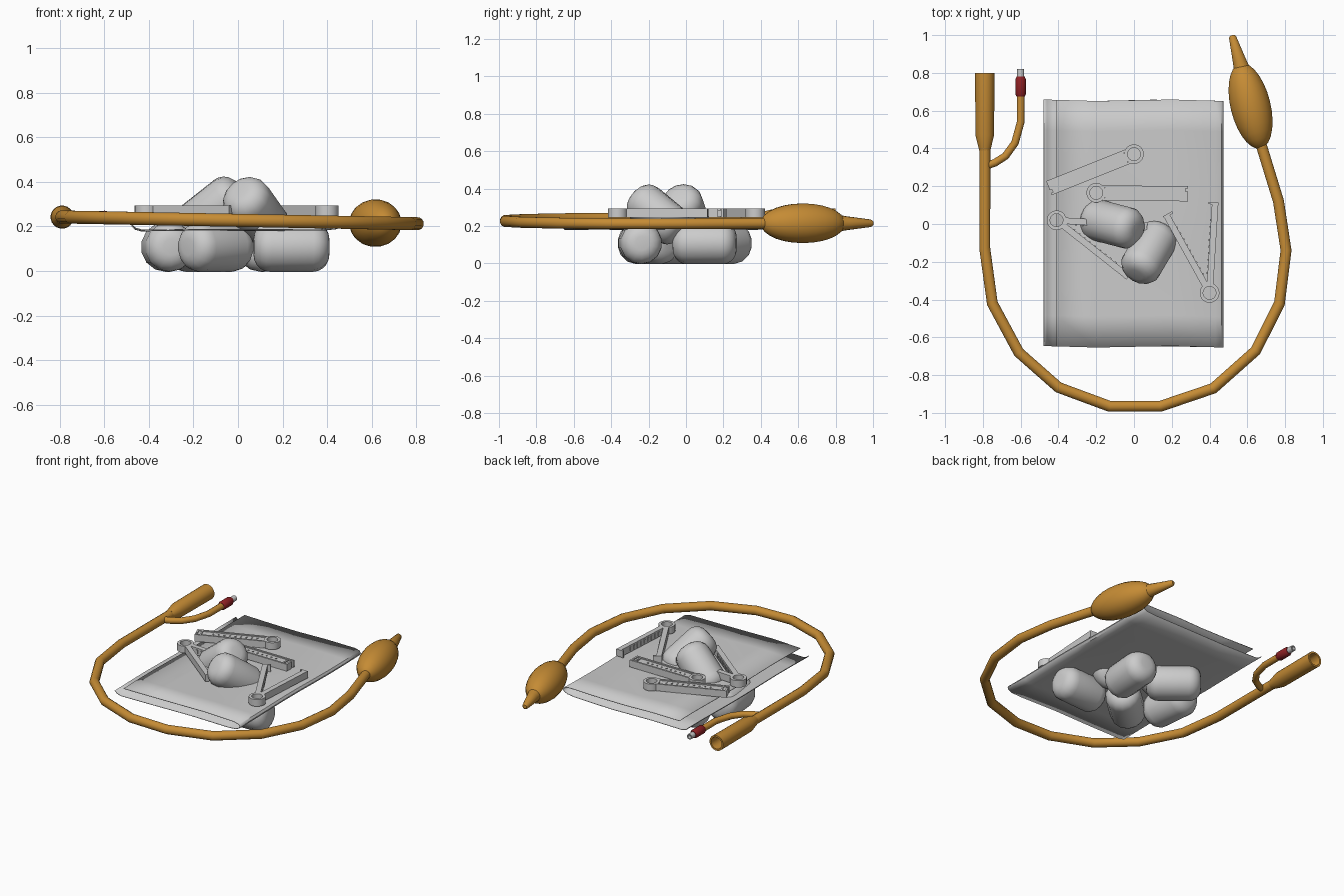
import bpy, bmesh, math
from mathutils import Vector, Matrix

if "Cube" in bpy.data.objects:
    bpy.data.objects.remove(bpy.data.objects["Cube"])

def material(name, rgb):
    m = bpy.data.materials.new(name)
    m.diffuse_color = (*rgb, 1)
    m.use_nodes = True
    m.node_tree.nodes["Principled BSDF"].inputs["Base Color"].default_value = m.diffuse_color
    return m

AMBER = material("amber rubber", (0.56, 0.26, 0.035))
GREY = material("light grey", (0.6, 0.6, 0.6))
RED = material("dark red", (0.28, 0.015, 0.018))

def finish(name, bm, mat, angle=40):
    bmesh.ops.recalc_face_normals(bm, faces=bm.faces)
    me = bpy.data.meshes.new(name)
    bm.to_mesh(me)
    bm.free()
    me.materials.append(mat)
    me.shade_smooth()
    me.set_sharp_from_angle(angle=math.radians(angle))
    ob = bpy.data.objects.new(name, me)
    bpy.context.collection.objects.link(ob)
    return ob

def skin(bm, rings, caps=True, loop=False):
    n = len(rings[0])
    pairs = list(zip(rings, rings[1:])) + ([(rings[-1], rings[0])] if loop else [])
    for a, b in pairs:
        for i in range(n):
            j = (i + 1) % n
            bm.faces.new((a[i], a[j], b[j], b[i]))
    if caps and not loop:
        bm.faces.new(rings[0])
        bm.faces.new(rings[-1])

def ring(bm, centre, axis, r, sides):
    q = Vector(axis).normalized().to_track_quat('Z', 'Y')
    return [bm.verts.new(Vector(centre) + q @ Vector((r * math.cos(t), r * math.sin(t), 0)))
            for t in (math.tau * (i + .5) / sides for i in range(sides))]

def lathe(name, profile, origin, axis, mat, sides=16, loop=False):
    """profile holds (radius, distance along axis)"""
    bm = bmesh.new()
    d = Vector(axis).normalized()
    skin(bm, [ring(bm, Vector(origin) + d * t, d, r, sides) for r, t in profile], loop=loop)
    return finish(name, bm, mat)

def tube(name, pts, r, mat, sides=12):
    bm = bmesh.new()
    p = [Vector(v) for v in pts]
    rings = [ring(bm, p[i], p[min(i + 1, len(p) - 1)] - p[max(i - 1, 0)], r, sides)
             for i in range(len(p))]
    skin(bm, rings)
    return finish(name, bm, mat)

# Catheter tube loop, sloping gently from left to right
path = [(-.79, .40), (-.79, .1), (-.79, -.13), (-.75, -.42), (-.61, -.68), (-.40, -.865),
        (-.13, -.965), (.14, -.965), (.42, -.87), (.645, -.67), (.77, -.42), (.805, -.14),
        (.765, .12), (.67, .43)]
tube("catheter_tube", [(x, y, .2275 - .019 * x) for x, y in path], .03, AMBER)

# Hollow drainage funnel
lathe("drainage_funnel", [(.03, 0), (.05, .08), (.052, .41), (.04, .41), (.036, .25)],
      (-.79, .39, .242), (0, 1, 0), AMBER, 20)

# Balloon and insertion tip
lathe("balloon", [(max(.107 * math.sin(a), .004), -.232 * math.cos(a))
                  for a in (math.pi * i / 14 for i in range(15))],
      (.617, .625, .215), (-.11, .45, 0), AMBER, 20)
lathe("insertion_tip", [(.042, 0), (.036, .04), (.02, .165), (.012, .176)],
      (.568, .83, .215), (-.048, .165, 0), AMBER, 14)

# Inflation branch with valve
tube("inflation_branch", [(-.79, .305, .242), (-.735, .325, .242), (-.68, .36, .242),
                          (-.63, .43, .242), (-.6, .54, .242), (-.6, .69, .242)], .021, AMBER)
lathe("valve_sleeve", [(.022, 0), (.029, .012), (.029, .09), (.022, .105)],
      (-.6, .675, .242), (0, 1, 0), RED, 14)
lathe("valve_tip", [(.019, 0), (.019, .045), (.012, .045), (.011, .015)],
      (-.6, .775, .242), (0, 1, 0), GREY, 14)

# Folded drape: U-shaped profile swept along y with a slight ripple
profile = [(-.478, .205), (-.462, .19), (-.43, .181), (-.2, .184), (.1, .184), (.38, .186),
           (.44, .192), (.465, .203), (.471, .215), (.463, .228), (.43, .237),
           (.2, .238), (0, .236), (-.2, .238), (-.41, .236)]
bm = bmesh.new()
rows = []
for k in range(9):
    y = -.65 + 1.305 * k / 8
    rows.append([bm.verts.new((x, y + .004 * math.sin(9 * x), z + .003 * math.sin(7 * y + 5 * x)))
                 for x, z in profile])
for a, b in zip(rows, rows[1:]):
    for i in range(len(profile) - 1):
        bm.faces.new((a[i], a[i + 1], b[i + 1], b[i]))
drape = finish("folded_drape", bm, GREY)
thick = drape.modifiers.new("thickness", 'SOLIDIFY')
thick.thickness = .004
thick.offset = 0

# Cotton balls: round-edged cylinders
def cotton_ball(name, centre, axis):
    rad, half, e = .112, .17, .075
    arc = [(rad - e + e * math.sin(a), half - e + e * math.cos(a))
           for a in (math.pi / 2 * i / 5 for i in range(6))]
    prof = [(r, -t) for r, t in arc] + arc[::-1]
    lathe(name, prof, centre, axis, GREY, 14)

balls = [((-.115, 0, .262), (.76, -.2, .6)), ((.08, -.15, .262), (-.41, -.7, .58)),
         ((.24, -.245, .108), (1, .06, 0)), ((.11, .1, .108), (.08, 1, 0)),
         ((-.16, .19, .108), (-1, .8, 0)), ((-.1, -.2, .108), (1, .9, 0)),
         ((-.315, -.03, .108), (-.1, 1, 0))]
for i, (c, a) in enumerate(balls):
    cotton_ball(f"cotton_ball_{i + 1}", c, a)

# Cord clamps: hinge ring plus arms
Z0, Z1 = .246, .293

def arm(name, start, end, boxes):
    """boxes hold (x0, x1, y0, y1, z0, z1) with x running along the arm"""
    bm = bmesh.new()
    d = Vector(end) - Vector(start)
    place = Matrix.Translation((*start, 0)) @ Matrix.Rotation(math.atan2(d.y, d.x), 4, 'Z')
    for x0, x1, y0, y1, z0, z1 in boxes:
        m = place @ Matrix.Translation(((x0 + x1) / 2, (y0 + y1) / 2, (z0 + z1) / 2)) \
            @ Matrix.Diagonal((x1 - x0, y1 - y0, z1 - z0, 1))
        bmesh.ops.create_cube(bm, size=1, matrix=m)
    finish(name, bm, GREY)

def hinge(name, c):
    h = Z1 - Z0
    lathe(name, [(.052, 0), (.052, h), (.034, h), (.034, 0)], (*c, Z0), (0, 0, 1), GREY, 24, loop=True)

def closed_clamp(name, c, end):
    hinge(name + "_hinge", c)
    n = (Vector(end) - Vector(c)).length
    boxes = [(.035, n, -.04, -.028, Z0, Z1), (.035, n, .028, .04, Z0, Z1),
             (.047, n - .012, -.03, .03, Z0 + .004, Z1 - .007),
             (n - .012, n, -.04, .012, Z0, Z1), (n - .04, n - .03, -.025, .025, Z0, Z1)]
    boxes += [(x, x + .008, -.004, .004, Z0 + .01, Z1 - .003)
              for x in (.09 + i * .035 for i in range(9))]
    arm(name + "_arms", c, end, boxes)

def open_clamp(name, c, ends):
    hinge(name + "_hinge", c)
    for i, end in enumerate(ends):
        n = (Vector(end) - Vector(c)).length
        s = 1 if i == 0 else -1
        inner = sorted((s * .016, s * .022))
        hook = sorted((-s * .018, s * .036))
        boxes = [(.045, n, -.017, .017, Z0, Z1), (n - .012, n, *hook, Z0, Z1)]
        boxes += [(x, x + .01, *inner, Z0 + .01, Z1 - .01)
                  for x in (.1 + k * .035 for k in range(9))]
        arm(f"{name}_arm_{i + 1}", c, end, boxes)

closed_clamp("closed_clamp_1", (0, .37), (-.45, .19))
closed_clamp("closed_clamp_2", (-.2, .165), (.285, .16))
open_clamp("open_clamp_1", (-.41, .02), ((-.03, -.28), (.07, -.01)))
open_clamp("open_clamp_2", (.4, -.365), ((.43, .115), (.17, .05)))
